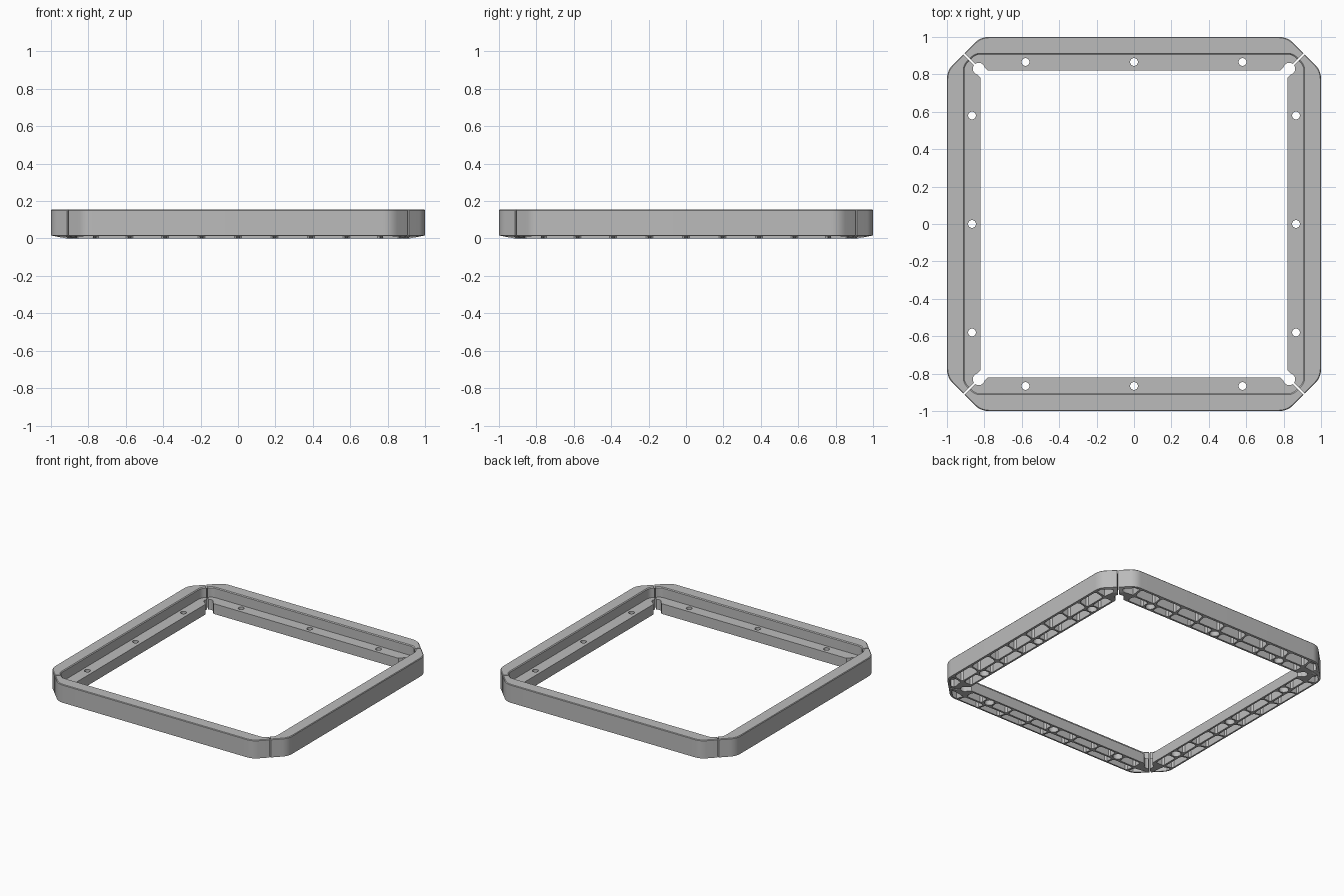
import bpy, bmesh, math
from mathutils import Matrix, Vector

if "Cube" in bpy.data.objects:
    bpy.data.objects.remove(bpy.data.objects["Cube"])

GAP = 0.006      # half gap at each mitred corner
HOLES = (-0.58, 0, 0.58)

grey = bpy.data.materials.new("plain_grey")
grey.use_nodes = True
colour = (0.5, 0.5, 0.5, 1)
grey.diffuse_color = colour
grey.node_tree.nodes["Principled BSDF"].inputs["Base Color"].default_value = colour


def make_object(name, bm):
    bmesh.ops.recalc_face_normals(bm, faces=bm.faces)
    mesh = bpy.data.meshes.new(name)
    bm.to_mesh(mesh)
    bm.free()
    mesh.materials.append(grey)
    obj = bpy.data.objects.new(name, mesh)
    bpy.context.collection.objects.link(obj)
    return obj


def contour(h, c, t, z, steps=8):
    """Back edge of a chamfered square, with the bends rounded, mitre to mitre."""
    corner = Vector((h - c, h))
    start = corner - Vector((t, 0))
    end = corner + Vector((t, -t)) * 0.7071
    half = [Vector((0.5 * (2 * h - c) - GAP / 2, 0.5 * (2 * h - c) + GAP / 2))]
    for i in range(steps + 1):
        f = i / steps
        half.append(end * (1 - f) ** 2 + corner * 2 * f * (1 - f) + start * f * f)
    pts = half + [Vector((-p.x, p.y)) for p in reversed(half)]
    return [(p.x, p.y, z) for p in pts]


def prism(bm, pts, z0, z1):
    low = [bm.verts.new((x, y, z0)) for x, y in pts]
    high = [bm.verts.new((x, y, z1)) for x, y in pts]
    bm.faces.new(low)
    bm.faces.new(high)
    for i in range(len(pts)):
        j = (i + 1) % len(pts)
        bm.faces.new((low[i], low[j], high[j], high[i]))


def circle(x, y, r, n=48):
    return [(x + r * math.cos(math.tau * i / n), y + r * math.sin(math.tau * i / n))
            for i in range(n)]


def pocket(bm, x0, x1, y0, y1, top, b=0.012):
    """Pocket with clipped corners."""
    prism(bm, [(x0 + b, y0), (x1 - b, y0), (x1, y0 + b), (x1, y1 - b),
               (x1 - b, y1), (x0 + b, y1), (x0, y1 - b), (x0, y0 + b)], -0.03, top)


# Rail body: cross-section rings of (half size, corner chamfer, bend, height)
section = [(1.0, 0.18, 0.045, 0.016), (1.0, 0.18, 0.045, 0.15),
           (0.996, 0.179, 0.045, 0.155), (0.912, 0.062, 0.025, 0.155),
           (0.906, 0.06, 0.025, 0.149), (0.906, 0.06, 0.025, 0.078),
           (0.82, 0.02, 0.008, 0.078), (0.82, 0.02, 0.008, 0.0),
           (0.915, 0.08, 0.03, 0.0)]
bm = bmesh.new()
rings = [[bm.verts.new(p) for p in contour(*s)] for s in section]
for a, b in zip(rings, rings[1:] + rings[:1]):
    for i in range(len(a) - 1):
        bm.faces.new((a[i], a[i + 1], b[i + 1], b[i]))
bm.faces.new([r[0] for r in rings])
bm.faces.new([r[-1] for r in rings])
body = make_object("rail_body", bm)

# Underside pockets and counterbores
bm = bmesh.new()
ribs = [-0.765, -0.58, -0.39, -0.195, 0, 0.195, 0.39, 0.58, 0.765]
for x0, x1 in zip(ribs, ribs[1:]):
    pocket(bm, x0 + 0.007, x1 - 0.007, 0.915, 0.985, 0.135)
    left = x0 + (0.045 if x0 in HOLES else 0.007)
    right = x1 - (0.045 if x1 in HOLES else 0.007)
    pocket(bm, left, right, 0.834, 0.9, 0.06)
for x in HOLES:
    prism(bm, circle(x, 0.866, 0.034), -0.03, 0.05)
for s in (-1, 1):
    prism(bm, [(s * x, y) for x, y in ((0.775, 0.915), (0.775, 0.985), (0.815, 0.98),
                                      (0.873, 0.922), (0.86, 0.905), (0.84, 0.905))],
          -0.03, 0.06)
pockets = make_object("pocket_cutter", bm)

# Through holes and keyhole reliefs at the inner corners
bm = bmesh.new()
for x in HOLES:
    prism(bm, circle(x, 0.866, 0.021), -0.05, 0.12)
for s in (-1, 1):
    w, r = 0.028, 0.032
    a0 = math.pi - math.asin(w / r)
    outline = [(r * math.cos(a0 - 2 * a0 * i / 40), r * math.sin(a0 - 2 * a0 * i / 40))
               for i in range(41)]
    outline += [(-0.15, -w), (-0.15, w)]
    k = math.sqrt(0.5)
    prism(bm, [(s * (0.83 + k * (u - v)), 0.83 + k * (u + v)) for u, v in outline],
          -0.05, 0.12)
holes = make_object("hole_cutter", bm)

# Cut the body once
for cutter in (pockets, holes):
    cutter.hide_render = True
    mod = body.modifiers.new(cutter.name, 'BOOLEAN')
    mod.operation = 'DIFFERENCE'
    mod.solver = 'EXACT'
    mod.object = cutter
bpy.context.view_layer.update()
evaluated = body.evaluated_get(bpy.context.evaluated_depsgraph_get())
rail_mesh = bpy.data.meshes.new_from_object(evaluated)
for obj in (body, pockets, holes):
    bpy.data.objects.remove(obj)

# Four matching rails around the frame
bpy.ops.object.select_all(action='DESELECT')
for i, name in enumerate(("back_rail", "right_rail", "front_rail", "left_rail")):
    mesh = rail_mesh.copy()
    mesh.transform(Matrix.Rotation(i * math.pi / 2, 4, 'Z'))
    rail = bpy.data.objects.new(name, mesh)
    bpy.context.collection.objects.link(rail)
    rail.select_set(True)
    bpy.context.view_layer.objects.active = rail
bpy.ops.object.shade_smooth_by_angle(angle=math.radians(9))
